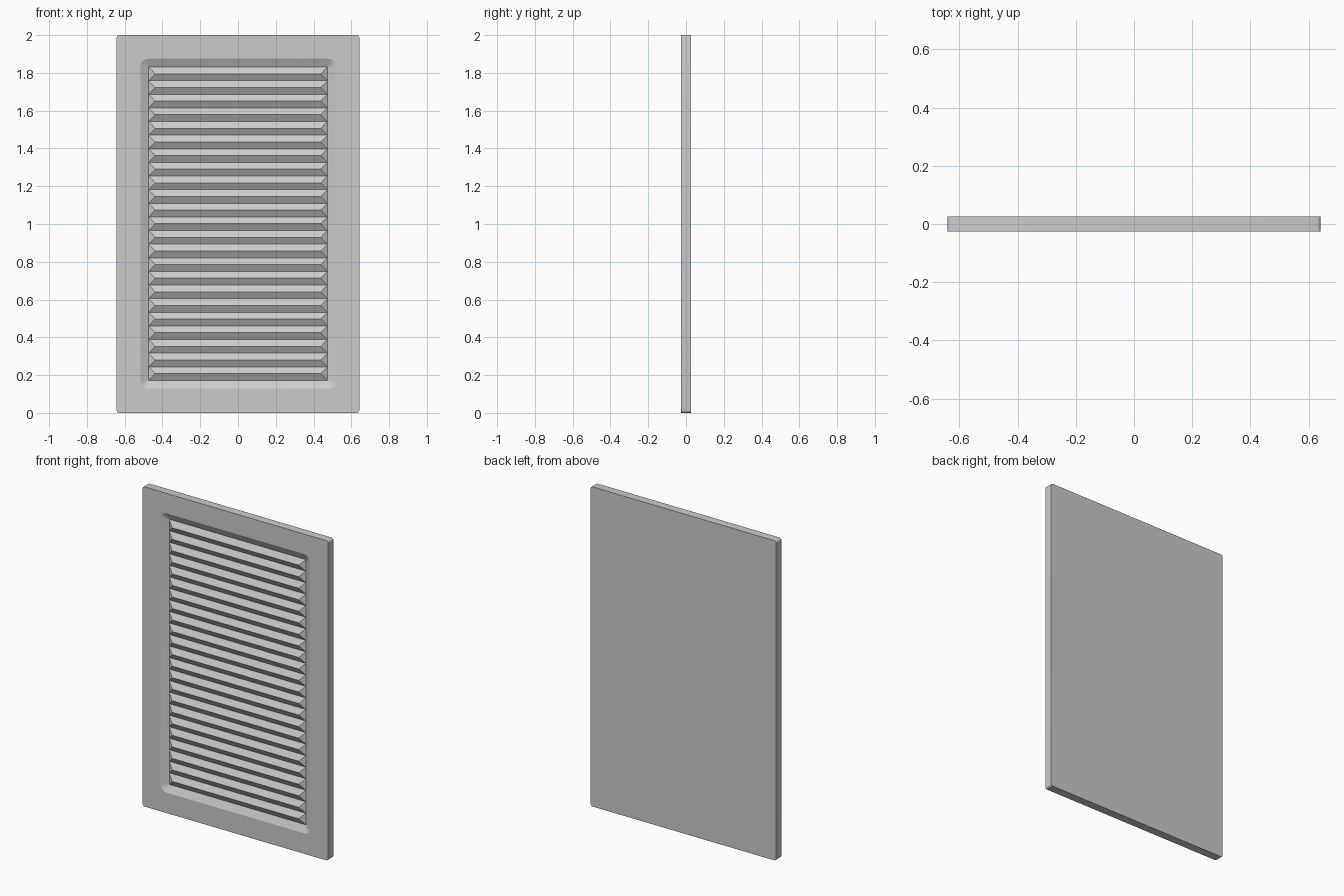
import bpy, bmesh, math

if "Cube" in bpy.data.objects:
    bpy.data.objects.remove(bpy.data.objects["Cube"])

HX, HY, H = 0.642, 0.026, 2.0          # panel half width, half depth, height
IN_X, IN_Z0, IN_Z1 = 0.473, 0.172, 1.831  # louvre field inside the recess
BEVEL, DEPTH = 0.044, 0.022
SLATS = 23


def make_object(name, bm):
    bmesh.ops.recalc_face_normals(bm, faces=bm.faces)
    mesh = bpy.data.meshes.new(name)
    bm.to_mesh(mesh)
    bm.free()
    obj = bpy.data.objects.new(name, mesh)
    bpy.context.collection.objects.link(obj)
    return obj


def rounded_loop(bm, hx, z0, z1, r, y, steps=4):
    verts = []
    corners = [(hx - r, z1 - r), (r - hx, z1 - r), (r - hx, z0 + r), (hx - r, z0 + r)]
    for q, (cx, cz) in enumerate(corners):
        for i in range(steps + 1):
            a = math.pi / 2 * (q + i / steps)
            verts.append(bm.verts.new((cx + r * math.cos(a), y, cz + r * math.sin(a))))
    return verts


# Panel: back, rim, front border, sloped recess wall and recess floor
bm = bmesh.new()
loops = [
    rounded_loop(bm, HX, 0, H, 0.014, HY),
    rounded_loop(bm, HX, 0, H, 0.014, -HY),
    rounded_loop(bm, IN_X + BEVEL, IN_Z0 - BEVEL, IN_Z1 + BEVEL, 0.04, -HY),
    rounded_loop(bm, IN_X, IN_Z0, IN_Z1, 0.003, -HY + DEPTH),
]
bm.faces.new(loops[0])
for a, b in zip(loops, loops[1:]):
    n = len(a)
    for i in range(n):
        j = (i + 1) % n
        bm.faces.new((a[i], a[j], b[j], b[i]))
bm.faces.new(loops[-1])
panel = make_object("door_panel", bm)
bpy.context.view_layer.objects.active = panel
panel.select_set(True)
bpy.ops.object.shade_smooth_by_angle(angle=math.radians(25))
panel.select_set(False)

# Louvres: hipped ridges stacked inside the recess
bm = bmesh.new()
pitch = (IN_Z1 - IN_Z0) / SLATS
floor_y, peak_y, hip = -HY + DEPTH, -HY + 0.001, 0.035
for k in range(SLATS):
    z0 = IN_Z0 + k * pitch
    z1, zm = z0 + pitch, z0 + pitch / 2
    a, b, c, d, p, q = [bm.verts.new(v) for v in (
        (-IN_X, floor_y, z0), (IN_X, floor_y, z0), (IN_X, floor_y, z1), (-IN_X, floor_y, z1),
        (hip - IN_X, peak_y, zm), (IN_X - hip, peak_y, zm))]
    for f in ((a, b, q, p), (c, d, p, q), (b, c, q), (d, a, p), (d, c, b, a)):
        bm.faces.new(f)
make_object("louvre_slats", bm)
